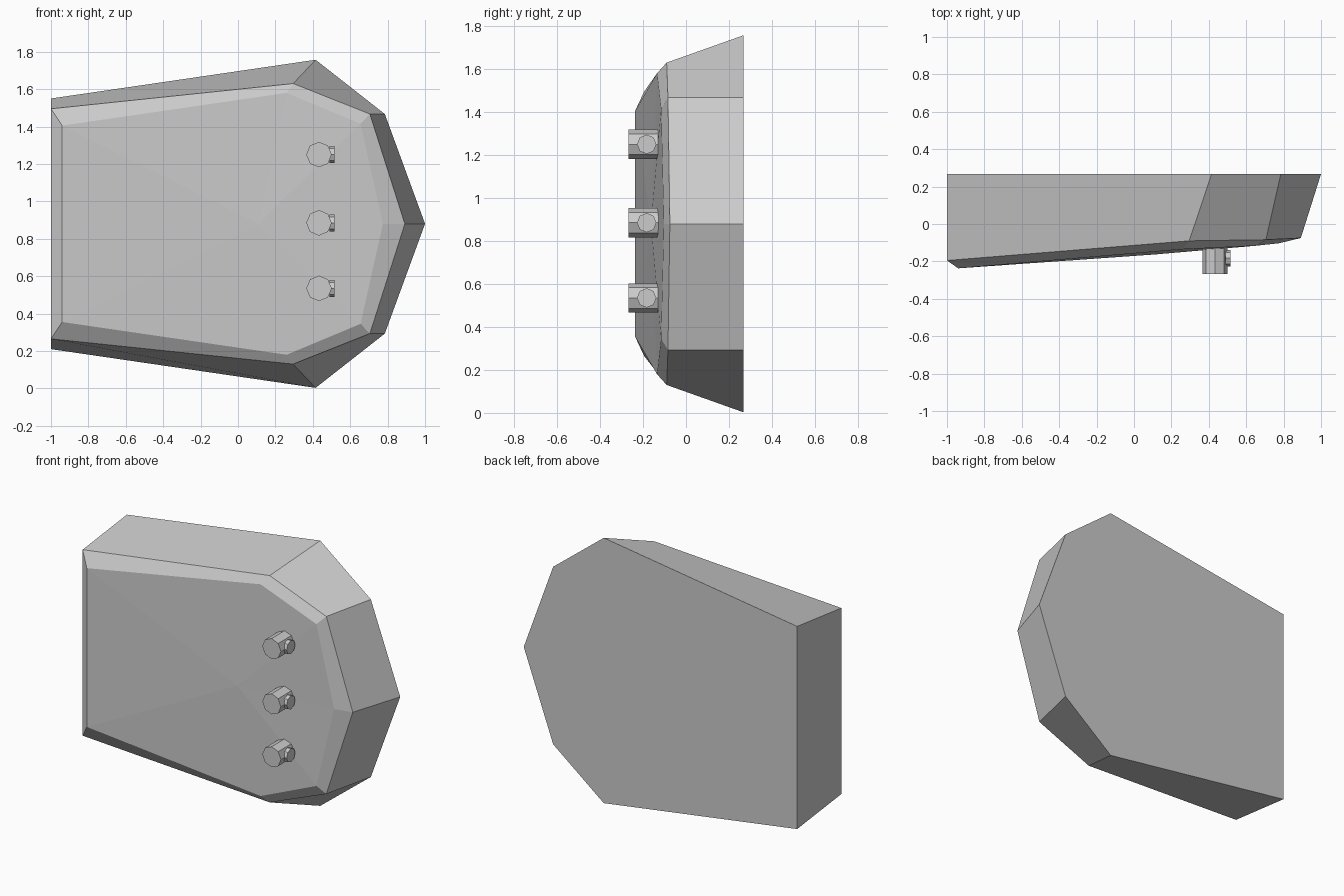
import bpy, bmesh
from math import pi
from mathutils import Matrix

if "Cube" in bpy.data.objects:
    bpy.data.objects.remove(bpy.data.objects["Cube"])

MID = 0.88

def mirrored(half):
    """Complete a ring (top-left round to the nose) with its mirror about z = MID."""
    return half + [(x, y, 2 * MID - z) for x, y, z in reversed(half[:-1])]

def finish(bm, name):
    bmesh.ops.recalc_face_normals(bm, faces=bm.faces)
    me = bpy.data.meshes.new(name)
    bm.to_mesh(me)
    bm.free()
    ob = bpy.data.objects.new(name, me)
    bpy.context.collection.objects.link(ob)

# Housing: back outline, front rim, bevelled inner rim
rings = [mirrored(r) for r in (
    [(-1, .267, 1.55), (.415, .267, 1.757), (.785, .267, 1.467), (1, .267, MID)],
    [(-1, -.195, 1.495), (.295, -.09, 1.63), (.705, -.084, 1.467), (.892, -.075, MID)],
    [(-.94, -.237, 1.405), (.26, -.135, 1.58), (.655, -.116, 1.415), (.775, -.103, MID)])]
bm = bmesh.new()
loops = [[bm.verts.new(p) for p in r] for r in rings]
n = len(loops[0])
bm.faces.new(loops[0])
for a, b in zip(loops, loops[1:]):
    for i in range(n):
        j = (i + 1) % n
        bm.faces.new((a[i], a[j], b[j], b[i]))
# Slightly domed front panel
centre = bm.verts.new((.11, -.163, MID))
for i in range(n):
    bm.faces.new((loops[2][i], loops[2][(i + 1) % n], centre))
finish(bm, "housing")

def cylinder(bm, r, depth, centre, axis, r2=None):
    rot = Matrix.Rotation(pi / 2, 4, axis)
    bmesh.ops.create_cone(bm, cap_ends=True, segments=8, radius1=r,
                          radius2=r if r2 is None else r2, depth=depth,
                          matrix=Matrix.Translation(centre) @ rot)

# Three octagonal pegs, each with a small side button on a neck
for k, z in enumerate((1.25, .885, .535)):
    bm = bmesh.new()
    cylinder(bm, .068, .16, (.433, -.187, z), 'X')
    cylinder(bm, .024, .04, (.485, -.183, z), 'Y')
    cylinder(bm, .045, .025, (.503, -.183, z), 'Y')
    finish(bm, f"peg_{k + 1}")
